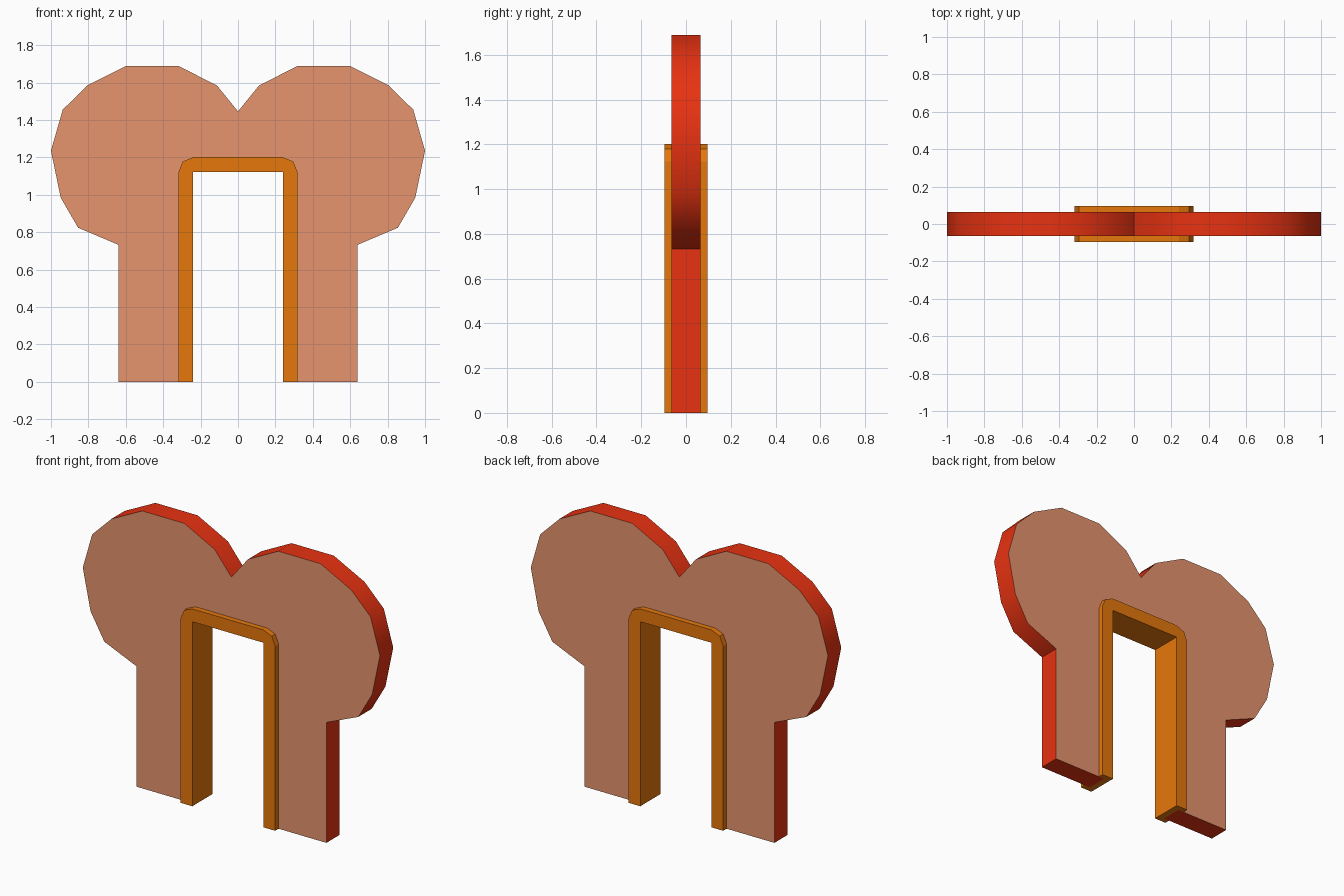
import bpy, bmesh, math

if "Cube" in bpy.data.objects:
    bpy.data.objects.remove(bpy.data.objects["Cube"])


def material(name, rgb):
    m = bpy.data.materials.new(name)
    m.diffuse_color = (*rgb, 1)
    m.use_nodes = True
    m.node_tree.nodes["Principled BSDF"].inputs["Base Color"].default_value = m.diffuse_color
    return m


RED = material("red edge", (0.80, 0.032, 0.0056))
TAN = material("tan face", (0.79, 0.30, 0.155))
ORANGE = material("orange trim", (0.79, 0.185, 0.0035))


def arch(name, half, depth, mats, smooth=None):
    """Mirror a half outline (x, z) across x = 0 and extrude it to +-depth in y.
    Faces pointing along y use the last material."""
    outline = half + [(-x, z) for x, z in reversed(half) if x > 1e-6]
    bm = bmesh.new()
    face = bm.faces.new([bm.verts.new((x, -depth, z)) for x, z in outline])
    ext = bmesh.ops.extrude_face_region(bm, geom=[face], use_keep_orig=True)
    for v in ext["geom"]:
        if isinstance(v, bmesh.types.BMVert):
            v.co.y = depth
    bmesh.ops.recalc_face_normals(bm, faces=bm.faces)
    for f in bm.faces:
        f.material_index = len(mats) - 1 if abs(f.normal.y) > 0.9 else 0
    me = bpy.data.meshes.new(name)
    bm.to_mesh(me)
    bm.free()
    for m in mats:
        me.materials.append(m)
    ob = bpy.data.objects.new(name, me)
    bpy.context.collection.objects.link(ob)
    if smooth:
        bpy.ops.object.select_all(action='DESELECT')
        ob.select_set(True)
        bpy.context.view_layer.objects.active = ob
        bpy.ops.object.shade_smooth_by_angle(angle=math.radians(smooth))
    return ob


# Two-lobed wall: lobes outside, doorway inside (its rim is buried in the trim).
# Starts at the doorway's top right and ends at the notch; the bridge closes it.
lobe = [(0.64, 0), (0.64, 0.733), (0.855, 0.824), (0.948, 0.985), (1.0, 1.236),
        (0.937, 1.455), (0.807, 1.584), (0.60, 1.688), (0.316, 1.688),
        (0.112, 1.584), (0, 1.446)]
arch("lobed_wall", [(0.28, 1.16), (0.28, 0)] + lobe, 0.064, [RED, TAN], smooth=40)

# Doorway trim with rounded outer corners
r = 0.078
corner = [(0.24 + r * math.cos(a), 1.123 + r * math.sin(a))
          for a in (0, math.pi / 4, math.pi / 2)]
arch("doorway_trim", [(0.24, 1.123), (0.24, 0), (0.24 + r, 0)] + corner,
     0.097, [ORANGE])
